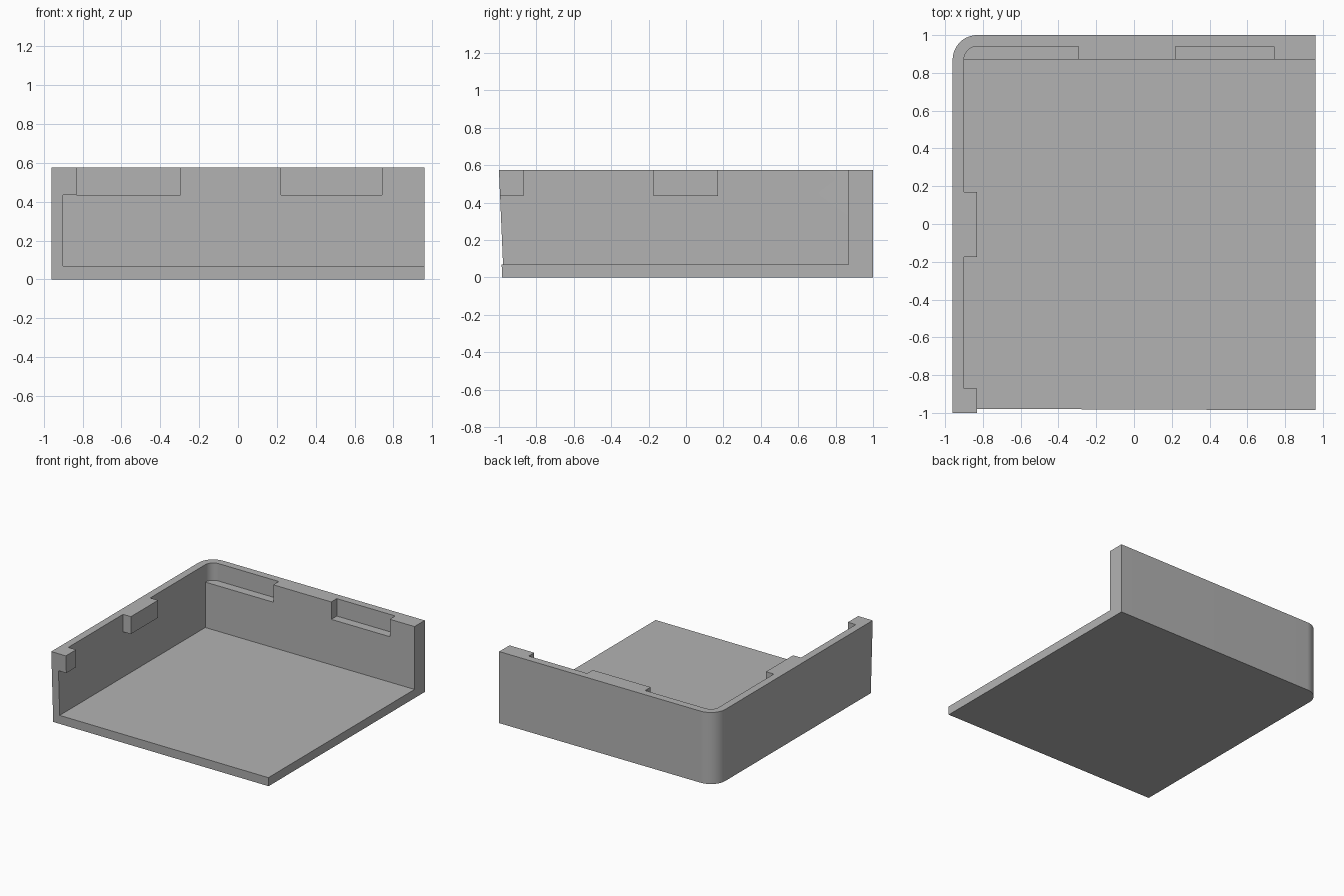
import bpy, bmesh, math

cube = bpy.data.objects.get("Cube")
if cube:
    bpy.data.objects.remove(cube, do_unlink=True)

HEIGHT, FLOOR, LEDGE = 0.575, 0.07, 0.435
OUT_X, IN_X, TAB_X = -0.96, -0.90, -0.83
BACK, IN_Y, NOTCH_Y = 1.0, 0.87, 0.94

grey = bpy.data.materials.new("plain grey")
grey.use_nodes = True
grey.diffuse_color = (0.45, 0.45, 0.45, 1)
grey.node_tree.nodes["Principled BSDF"].inputs["Base Color"].default_value = (0.45, 0.45, 0.45, 1)


def prism(name, outline, z0, z1):
    """Extrude a flat outline between two heights."""
    bm = bmesh.new()
    base = bm.faces.new([bm.verts.new((x, y, z0)) for x, y in outline])
    top = bmesh.ops.extrude_face_region(bm, geom=[base])["geom"]
    bmesh.ops.translate(bm, vec=(0, 0, z1 - z0),
                        verts=[g for g in top if isinstance(g, bmesh.types.BMVert)])
    bmesh.ops.recalc_face_normals(bm, faces=bm.faces)
    mesh = bpy.data.meshes.new(name)
    bm.to_mesh(mesh)
    bm.free()
    mesh.materials.append(grey)
    obj = bpy.data.objects.new(name, mesh)
    bpy.context.collection.objects.link(obj)
    return obj


def rect(x0, x1, y0, y1):
    return [(x0, y0), (x1, y0), (x1, y1), (x0, y1)]


def rounded(x0, x1, y0, y1, radius, steps=16):
    """Rectangle with its back right corner rounded."""
    arc = []
    for i in range(steps + 1):
        a = math.pi / 2 * (1 + i / steps)
        arc.append((x0 + radius + radius * math.cos(a), y1 - radius + radius * math.sin(a)))
    return [(x0, y0), (x1, y0), (x1, y1)] + arc


# Solid block with one rounded corner and a slightly leaning front face
tray = prism("corner_tray", rounded(OUT_X, 0.96, -1, BACK, 0.13), 0, HEIGHT)
for v in tray.data.vertices:
    if v.co.y < -0.9:
        v.co.y = -0.975 - 0.004 * (v.co.x - OUT_X) - 0.043 * v.co.z

# Cavity, undercut below the tabs, gaps between tabs, back wall notches
cuts = [
    ("cavity", rect(TAB_X, 1.2, -1.2, IN_Y), FLOOR, 0.8),
    ("undercut", rect(IN_X, -0.5, -1.2, IN_Y), FLOOR, LEDGE),
    ("front_gap", rect(IN_X, -0.5, -0.87, -0.175), 0.3, 0.8),
    ("back_gap", rect(IN_X, -0.5, 0.17, IN_Y), 0.3, 0.8),
    ("corner_notch", rounded(IN_X, -0.295, 0.5, NOTCH_Y, 0.07), LEDGE, 0.8),
    ("back_notch", rect(0.22, 0.74, 0.5, NOTCH_Y), LEDGE, 0.8),
]
bpy.context.view_layer.objects.active = tray
for name, outline, z0, z1 in cuts:
    cutter = prism(name + "_cutter", outline, z0, z1)
    cutter.hide_render = True
    mod = tray.modifiers.new(name, 'BOOLEAN')
    mod.operation = 'DIFFERENCE'
    mod.solver = 'EXACT'
    mod.object = cutter
    bpy.ops.object.modifier_apply(modifier=name)
    bpy.data.objects.remove(cutter, do_unlink=True)

# Smooth only the rounded corner
bpy.ops.object.select_all(action='DESELECT')
tray.select_set(True)
bpy.ops.object.shade_smooth_by_angle(angle=math.radians(30))
